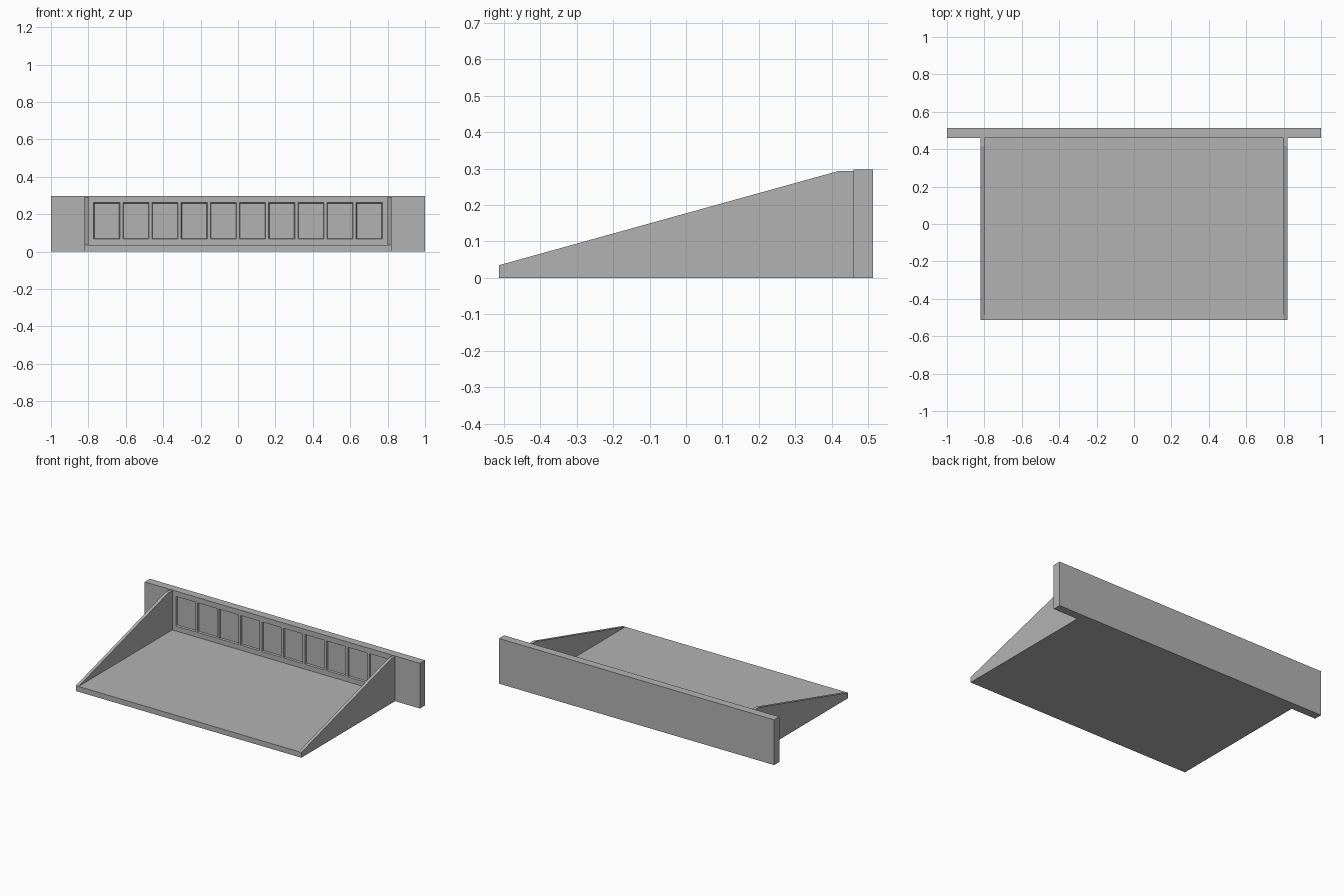
import bpy
import bmesh

if "Cube" in bpy.data.objects:
    bpy.data.objects.remove(bpy.data.objects["Cube"])

grey = bpy.data.materials.new("plain grey")
grey.use_nodes = True
grey.diffuse_color = (0.45, 0.45, 0.45, 1)
grey.node_tree.nodes["Principled BSDF"].inputs["Base Color"].default_value = grey.diffuse_color

HALF_WIDTH, FRONT, WALL_Y, BACK = 0.82, -0.513, 0.46, 0.513
FLOOR, HEIGHT, WALL = 0.035, 0.297, 0.02


def finish(bm, name):
    bmesh.ops.recalc_face_normals(bm, faces=bm.faces)
    mesh = bpy.data.meshes.new(name)
    bm.to_mesh(mesh)
    bm.free()
    mesh.materials.append(grey)
    obj = bpy.data.objects.new(name, mesh)
    bpy.context.collection.objects.link(obj)


def side_prism(name, profile, x0, x1):
    """Extrude a (y, z) outline along x."""
    bm = bmesh.new()
    face = bm.faces.new([bm.verts.new((x0, y, z)) for y, z in profile])
    moved = bmesh.ops.extrude_face_region(bm, geom=[face])["geom"]
    verts = [v for v in moved if isinstance(v, bmesh.types.BMVert)]
    bmesh.ops.translate(bm, verts=verts, vec=(x1 - x0, 0, 0))
    finish(bm, name)


# Floor tray and the two sloping side walls
side_prism("floor", [(FRONT, 0), (WALL_Y, 0), (WALL_Y, FLOOR), (FRONT, FLOOR)],
           -HALF_WIDTH, HALF_WIDTH)
slope = [(FRONT, FLOOR), (WALL_Y, FLOOR), (WALL_Y, 0.293), (0.417, 0.293)]
for side, label in ((1, "left"), (-1, "right")):
    side_prism(label + "_wall", slope, side * (HALF_WIDTH - WALL), side * HALF_WIDTH)

# Back plate: front sheet divided into window cells, then thickened
PITCH, CELL = 0.156, 0.14
xs = [-1]
for i in range(10):
    centre = (i - 4.5) * PITCH
    xs += [centre - CELL / 2, centre + CELL / 2]
xs.append(1)
zs = [0, 0.068, 0.262, HEIGHT]

bm = bmesh.new()
grid = [[bm.verts.new((x, WALL_Y, z)) for x in xs] for z in zs]
windows = []
for row in range(len(zs) - 1):
    for col in range(len(xs) - 1):
        face = bm.faces.new((grid[row][col], grid[row][col + 1],
                             grid[row + 1][col + 1], grid[row + 1][col]))
        if row == 1 and col % 2 == 1:
            windows.append(face)
rim = [e for e in bm.edges if e.is_boundary]
back = bmesh.ops.extrude_edge_only(bm, edges=rim)["geom"]
bmesh.ops.translate(bm, verts=[v for v in back if isinstance(v, bmesh.types.BMVert)],
                    vec=(0, BACK - WALL_Y, 0))
bmesh.ops.holes_fill(bm, edges=[e for e in back if isinstance(e, bmesh.types.BMEdge)])

# Shallow recessed windows with narrow sloping rims
bmesh.ops.inset_individual(bm, faces=windows, thickness=0.005)
for face in windows:
    bmesh.ops.translate(bm, verts=face.verts, vec=(0, 0.01, 0))
finish(bm, "back_plate")
